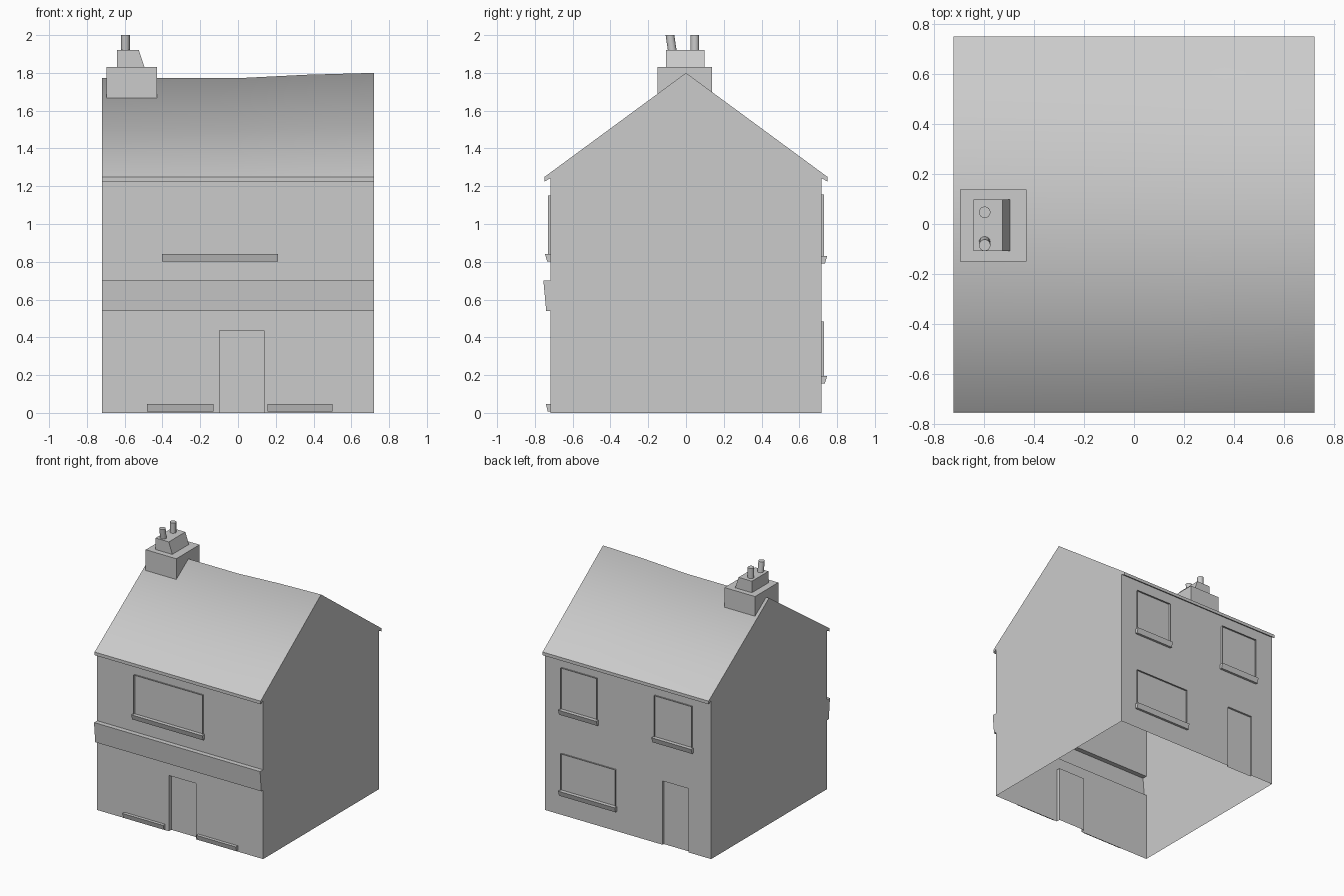
import bpy
import math
from mathutils import Vector

cube = bpy.data.objects.get("Cube")
if cube:
    bpy.data.objects.remove(cube)

grey = bpy.data.materials.new("plain grey")
grey.use_nodes = True
grey.diffuse_color = (0.6, 0.6, 0.6, 1)
grey.node_tree.nodes["Principled BSDF"].inputs["Base Color"].default_value = (0.6, 0.6, 0.6, 1)

W, D = 0.72, 0.717           # half width and half depth of the walls
EAVE, EAVE_Z = 0.748, 1.25   # roof overhang
WALL_Z = 1.243


def build(name, verts, faces, smooth=False):
    mesh = bpy.data.meshes.new(name)
    mesh.from_pydata(verts, [], faces)
    mesh.materials.append(grey)
    mesh.polygons.foreach_set("use_smooth", [smooth] * len(faces))
    obj = bpy.data.objects.new(name, mesh)
    bpy.context.collection.objects.link(obj)
    return obj


def prism(name, profile, x0, x1, skip=()):
    """Extrude a (y, z) profile along x with closed ends; skip leaves sides open."""
    n = len(profile)
    verts = [(x, y, z) for x in (x0, x1) for y, z in profile]
    faces = [(i, (i + 1) % n, n + (i + 1) % n, n + i) for i in range(n) if i not in skip]
    faces += [tuple(reversed(range(n))), tuple(range(n, 2 * n))]
    # Order the profile so that the faces point outward
    area = sum(a[0] * b[1] - b[0] * a[1] for a, b in zip(profile, profile[1:] + profile[:1]))
    if area > 0:
        faces = [f[::-1] for f in faces[:-2]] + faces[-2:]
    else:
        faces = faces[:-2] + [f[::-1] for f in faces[-2:]]
    return build(name, verts, faces)


def facing(faces, side):
    """Turn faces drawn for the front so that they suit the given side."""
    return faces if side < 0 else [f[::-1] for f in faces]


def wall_with_door(name, side, x0, x1, door_top, wall_top, depth):
    y, inner = side * D, side * (D - depth)
    outline = [(-W, 0), (x0, 0), (x0, door_top), (x1, door_top), (x1, 0),
               (W, 0), (W, wall_top), (-W, wall_top)]
    build(name + "_wall", [(x, y, z) for x, z in outline], facing([tuple(range(8))], side))
    # Recessed door and its reveals
    opening = outline[1:5]
    verts = [(x, v, z) for v in (y, inner) for x, z in opening]
    faces = [(i, i + 4, i + 5, i + 1) for i in range(3)] + [(4, 7, 6, 5)]
    build(name + "_door", verts, facing(faces, side))


def sill(name, side, x0, x1, z0, z1, depth):
    y = side * D
    prism(name, [(y, z1), (y + side * depth, z1),
                 (y + side * depth * 0.6, z0), (y, z0)], x0, x1, skip=(3,))


def window(name, side, x0, x1, z0, z1):
    """Thin projecting rim with a sloped sill below it."""
    corners = [(x0, z0), (x1, z0), (x1, z1), (x0, z1)]
    verts = [(x, side * (D + d), z) for d in (0, 0.013) for x, z in corners]
    faces = [(i, (i + 1) % 4, (i + 1) % 4 + 4, i + 4) for i in range(4)]
    build(name + "_rim", verts, facing(faces, side))
    sill(name + "_sill", side, x0 - 0.01, x1 + 0.01, z0 - 0.04, z0, 0.03)


# Front and back walls with doors
wall_with_door("front_lower", -1, -0.097, 0.137, 0.437, 0.54, 0.03)
build("front_upper_wall", [(-W, -D, 0.70), (W, -D, 0.70), (W, -D, WALL_Z), (-W, -D, WALL_Z)],
      [(0, 1, 2, 3)])
wall_with_door("back", 1, -0.525, -0.30, 0.50, WALL_Z, 0.015)

# Shop fascia, open behind
prism("shop_fascia", [(-D, 0.54), (-0.74, 0.54), (-0.755, 0.70), (-D, 0.70)], -W, W, skip=(3,))

# Shop window sills
for name, x0, x1 in (("right", -0.483, -0.13), ("left", 0.157, 0.50)):
    sill("shop_sill_" + name, -1, x0, x1, 0.008, 0.046, 0.025)

# Windows
window("front_window", -1, -0.393, 0.203, 0.842, 1.15)
window("back_upper_left_window", 1, 0.265, 0.577, 0.83, 1.156)
window("back_upper_right_window", 1, -0.557, -0.233, 0.83, 1.156)
window("back_lower_window", 1, 0.105, 0.577, 0.195, 0.483)

# Gable walls
for name, x, ridge in (("right_gable", -W, 1.772), ("left_gable", W, 1.80)):
    half = [(D, 0), (D, WALL_Z), (EAVE, 1.225), (EAVE, EAVE_Z)]
    outline = half + [(0, ridge)] + [(-y, z) for y, z in reversed(half)]
    face = tuple(range(len(outline)))
    build(name, [(x, y, z) for y, z in outline], [face if x > 0 else face[::-1]])

# Roof with a ridge that rises towards one end
stations = [(-W, 1.772), (0, 1.772), (W / 2, 1.79), (W, 1.80)]
verts, faces = [], []
for x, ridge in stations:
    verts += [(x, -EAVE, EAVE_Z), (x, 0, ridge), (x, EAVE, EAVE_Z)]
for i in range(0, 3 * (len(stations) - 1), 3):
    faces += [(i + k, i + k + 3, i + k + 4, i + k + 1) for k in range(2)]
build("roof", verts, faces, smooth=True)

# Eaves boards and soffits
for name, side in (("front_eaves", -1), ("back_eaves", 1)):
    rows = [(D, WALL_Z), (EAVE, 1.225), (EAVE, EAVE_Z)]
    verts = [(x, side * y, z) for y, z in rows for x in (-W, W)]
    build(name, verts, facing([(0, 1, 3, 2), (2, 3, 5, 4)], side))

# Chimney stack, notched over the ridge
prism("chimney_stack", [(-0.15, 1.662), (0, 1.77), (0.138, 1.662), (0.138, 1.83), (-0.15, 1.83)],
      -0.695, -0.43, skip=(0, 1))

# Chimney cap with one sloping side
y0, y1 = -0.107, 0.098
section = [(-0.64, 1.83), (-0.495, 1.83), (-0.525, 1.92), (-0.64, 1.92)]
build("chimney_cap", [(x, y, z) for y in (y0, y1) for x, z in section],
      [(0, 1, 2, 3), (7, 6, 5, 4), (1, 5, 6, 2), (2, 6, 7, 3), (3, 7, 4, 0)])

# Chimney pots, the front one leaning
for name, y, lean in (("back_pot", 0.047, 0), ("front_pot", -0.073, -0.012)):
    bpy.ops.mesh.primitive_cylinder_add(vertices=16, radius=0.023, depth=0.08,
                                        location=(-0.596, y, 1.96))
    pot = bpy.context.object
    pot.name = name
    for v in pot.data.vertices:
        if v.co.z > 0:
            v.co += Vector((0, lean, 0))
    pot.data.materials.append(grey)
    bpy.ops.object.shade_smooth_by_angle(angle=math.radians(40))
